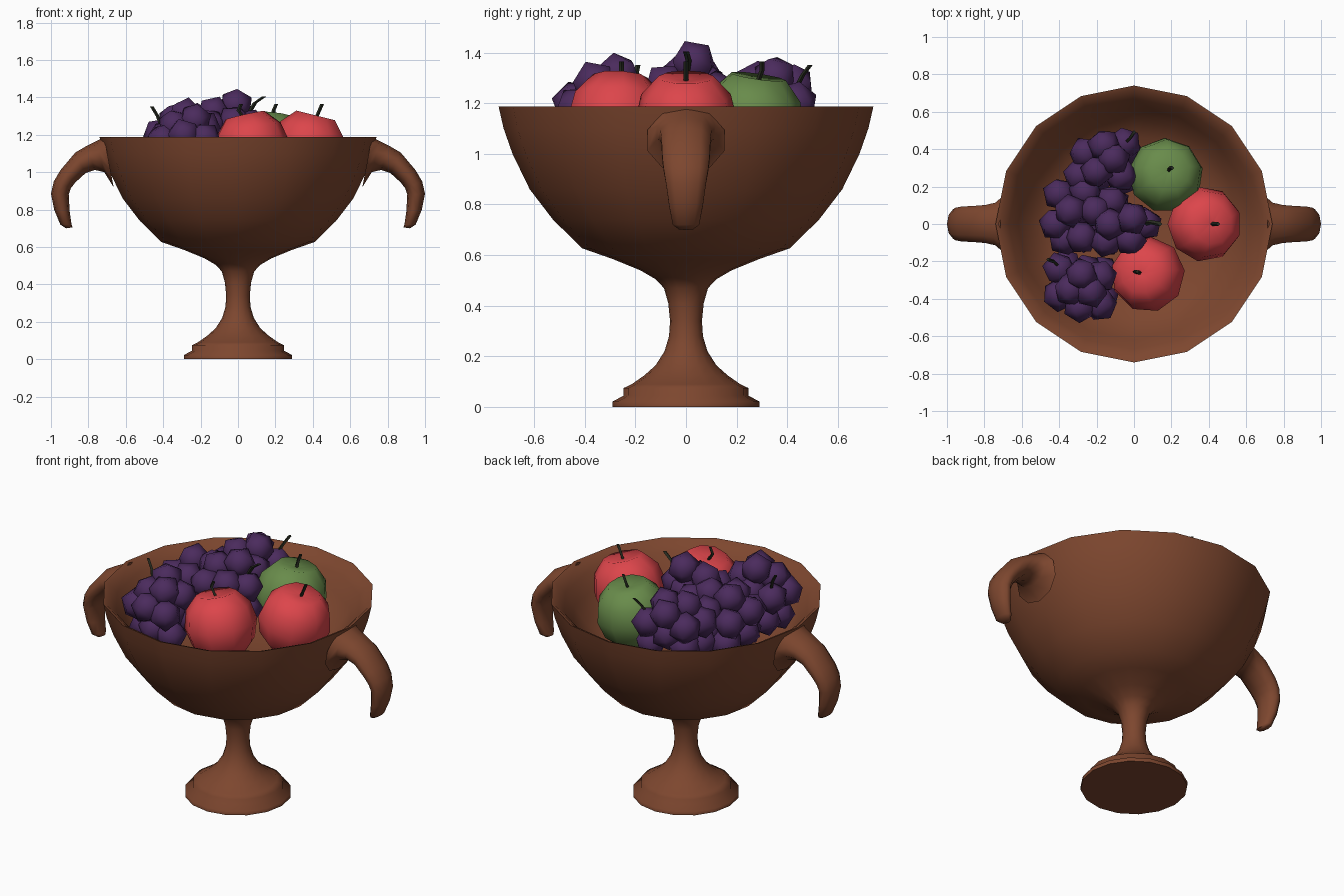
import bpy, bmesh, math, random
from mathutils import Vector, Matrix, Euler

if "Cube" in bpy.data.objects:
    bpy.data.objects.remove(bpy.data.objects["Cube"])

random.seed(4)


def material(name, rgb):
    m = bpy.data.materials.new(name)
    m.diffuse_color = (*rgb, 1)
    m.use_nodes = True
    m.node_tree.nodes["Principled BSDF"].inputs["Base Color"].default_value = m.diffuse_color
    return m


BROWN = material("clay", (0.205, 0.062, 0.028))
RED = material("red_skin", (0.72, 0.06, 0.07))
GREEN = material("green_skin", (0.14, 0.26, 0.07))
PURPLE = material("grape_skin", (0.07, 0.024, 0.11))
DARK = material("stalk", (0.02, 0.024, 0.014))


def finish(bm, name, mat, angle=50):
    bmesh.ops.recalc_face_normals(bm, faces=bm.faces)
    me = bpy.data.meshes.new(name)
    bm.to_mesh(me)
    bm.free()
    me.materials.append(mat)
    ob = bpy.data.objects.new(name, me)
    bpy.context.collection.objects.link(ob)
    bpy.ops.object.select_all(action='DESELECT')
    bpy.context.view_layer.objects.active = ob
    ob.select_set(True)
    bpy.ops.object.shade_smooth_by_angle(angle=math.radians(angle))
    return ob


def skin(bm, rings):
    """Join rings of vertices with quads and cap both ends."""
    for a, b in zip(rings, rings[1:]):
        n = len(a)
        for i in range(n):
            bm.faces.new((a[i], a[(i + 1) % n], b[(i + 1) % n], b[i]))
    bm.faces.new(rings[0])
    bm.faces.new(rings[-1])


def lathe(profile, n, name, mat, angle=50):
    bm = bmesh.new()
    rings = [[bm.verts.new((r * math.cos(2 * math.pi * i / n), r * math.sin(2 * math.pi * i / n), z))
              for i in range(n)] for r, z in profile]
    skin(bm, rings)
    return finish(bm, name, mat, angle)


# Footed bowl, outside then inside
lathe([(.29, 0), (.29, .022), (.247, .045), (.247, .075), (.215, .09), (.165, .125), (.12, .165),
       (.085, .22), (.067, .28), (.063, .34), (.07, .41), (.087, .47), (.12, .505), (.18, .54),
       (.29, .585), (.41, .627), (.525, .74), (.617, .86), (.685, 1.0), (.72, 1.10), (.74, 1.187),
       (.72, 1.18), (.67, 1.13), (.62, 1.05), (.56, .965), (.47, .895), (.3, .845), (.1, .83)],
      16, "footed_bowl", BROWN, 80)

# Drooping handles: outer point, inner point, half width
SECTIONS = [(.715, 1.186, .665, .92, .16), (.755, 1.168, .715, 1.0, .12),
            (.81, 1.14, .765, 1.012, .107), (.87, 1.105, .815, .995, .102), (.95, 1.01, .87, .945, .098),
            (.985, .95, .893, .915, .092), (1.0, .885, .905, .88, .083), (.983, .80, .90, .79, .07),
            (.95, .72, .89, .72, .055), (.92, .70, .885, .705, .03)]
for side, label in ((1, "right"), (-1, "left")):
    bm = bmesh.new()
    rings = []
    for ox, oz, ix, iz, w in SECTIONS:
        ring = []
        for i in range(10):
            a = 2 * math.pi * i / 10
            t = (1 + math.cos(a)) / 2
            ring.append(bm.verts.new((side * (ix + (ox - ix) * t), w * math.sin(a), iz + (oz - iz) * t)))
        rings.append(ring)
    skin(bm, rings)
    finish(bm, label + "_handle", BROWN, 75)


def stalk(name, points, r=.01):
    bm = bmesh.new()
    rings = [[bm.verts.new((x + r * math.cos(i * math.pi / 2), y + r * math.sin(i * math.pi / 2), z))
              for i in range(4)] for x, y, z in points]
    skin(bm, rings)
    finish(bm, name, DARK)


# Apples leaning slightly outward, each with a stalk
APPLE = [(.012, .165), (.11, .178), (.18, .10), (.202, .0), (.175, -.10), (.10, -.18), (.02, -.175)]
for name, mat, x, y, sx, sy, turn in (("right_red_apple", RED, .375, 0, .445, 0, .35),
                                      ("front_red_apple", RED, .075, -.27, .012, -.255, .1),
                                      ("green_apple", GREEN, .17, .26, .20, .30, .2)):
    ob = lathe(APPLE, 9, name, mat, 70)
    lean = Vector((sx - x, sy - y, .28))
    tilt = Vector((0, 0, 1)).rotation_difference(lean).to_matrix()
    ob.location = (x, y, 1.13)
    ob.rotation_euler = (tilt @ Matrix.Rotation(turn, 3, 'Z')).to_euler()
    foot = Vector((x, y, 1.13)) + lean.normalized() * .15
    stalk(name + "_stalk", [foot, (sx - .01, sy, 1.33), (sx + .005, sy, 1.365)])

# Grape bunches: upper layer of (x, y, z), with a second layer beneath
BUNCHES = {
    "back_grapes": [(-.16, .42, 1.27), (-.05, .43, 1.20), (-.26, .38, 1.20), (-.11, .35, 1.30),
                    (-.20, .28, 1.28), (-.07, .26, 1.22), (-.29, .26, 1.20)],
    "middle_grapes": [(-.40, .16, 1.18), (-.26, .17, 1.22), (-.34, .07, 1.28), (-.42, 0, 1.20),
                      (-.28, -.07, 1.24), (-.21, .07, 1.28), (-.13, 0, 1.32), (-.12, .12, 1.24),
                      (-.01, .03, 1.36), (.06, 0, 1.25), (-.02, -.08, 1.27), (-.15, -.09, 1.25),
                      (-.37, -.08, 1.17)],
    "front_grapes": [(-.40, -.24, 1.18), (-.28, -.27, 1.31), (-.18, -.28, 1.24), (-.23, -.36, 1.28),
                     (-.34, -.35, 1.25), (-.40, -.38, 1.17), (-.29, -.44, 1.20), (-.18, -.43, 1.18)],
}
for name, spots in BUNCHES.items():
    bm = bmesh.new()
    for x, y, z in spots:
        for k, drop in ((1, 0), (.92, .13)):
            spin = Euler([random.uniform(0, 6) for _ in range(3)]).to_matrix().to_4x4()
            bmesh.ops.create_icosphere(bm, subdivisions=1, radius=.092,
                                       matrix=Matrix.Translation((x * k, y * k, z - drop)) @ spin)
    finish(bm, name, PURPLE, 60)

# Bunch stalks
stalk("back_grape_stalk", [(-.05, .43, 1.25), (-.02, .46, 1.31), (0, .49, 1.35)])
stalk("middle_grape_stalk", [(.05, 0, 1.30), (.09, .01, 1.37), (.14, 0, 1.405)], .012)
stalk("front_grape_stalk", [(-.40, -.23, 1.22), (-.43, -.20, 1.30), (-.46, -.19, 1.35)])
